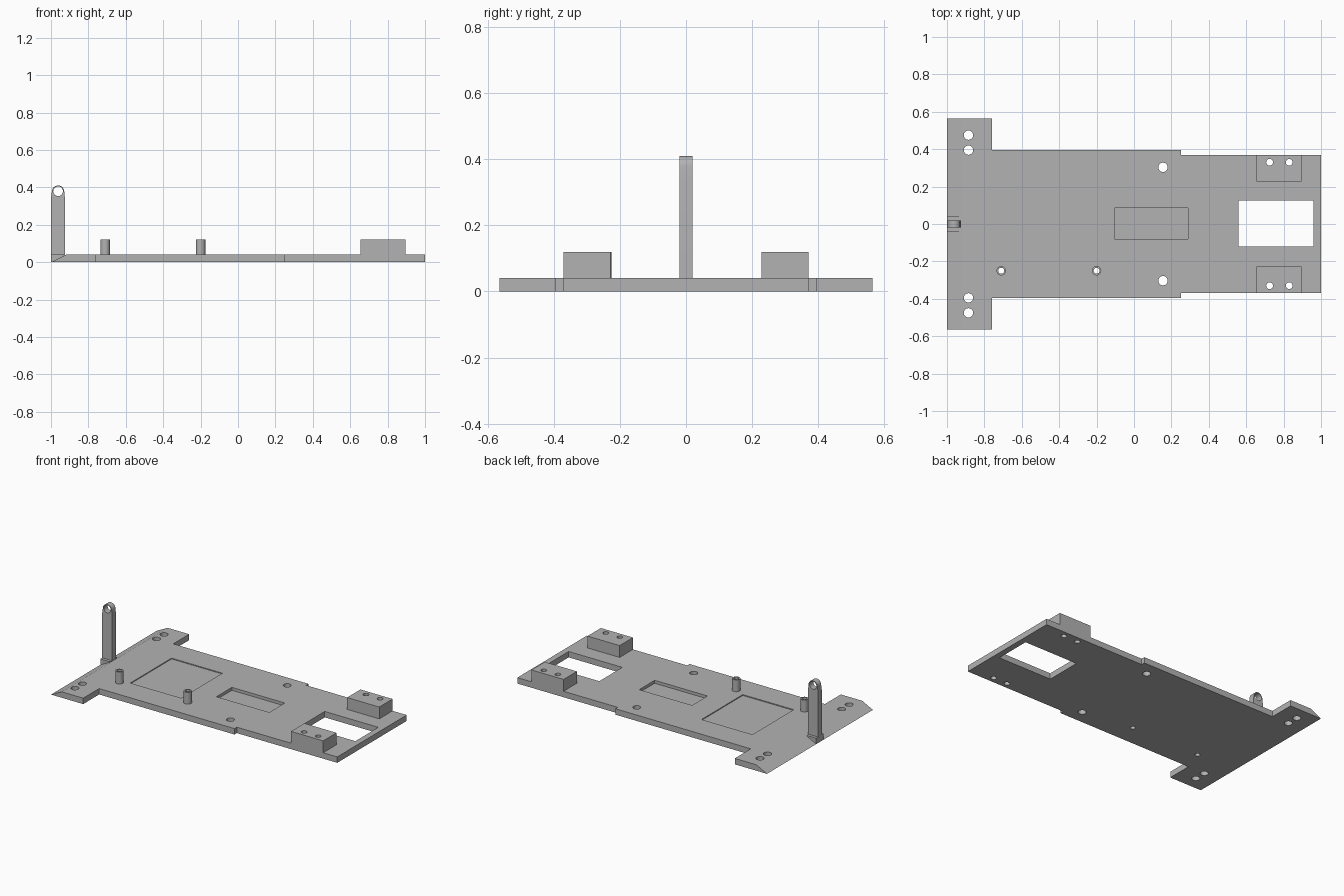
import bpy, math
from mathutils import Matrix

old = bpy.data.objects.get("Cube")
if old:
    bpy.data.objects.remove(old, do_unlink=True)

grey = bpy.data.materials.new("plain grey")
grey.use_nodes = True
GREY = (0.45, 0.45, 0.45, 1)
grey.diffuse_color = GREY
grey.node_tree.nodes["Principled BSDF"].inputs["Base Color"].default_value = GREY


def prism(name, outline, low, high, upright=False):
    """Extrude an outline along z, or along y when upright."""
    n = len(outline)
    verts = [(a, b, h) for h in (low, high) for a, b in outline]
    faces = [list(range(n))[::-1], list(range(n, 2 * n))]
    faces += [(i, (i + 1) % n, n + (i + 1) % n, n + i) for i in range(n)]
    mesh = bpy.data.meshes.new(name)
    mesh.from_pydata(verts, [], faces)
    if upright:
        mesh.transform(Matrix.Rotation(math.pi / 2, 4, 'X'))
    mesh.materials.append(grey)
    ob = bpy.data.objects.new(name, mesh)
    bpy.context.collection.objects.link(ob)
    return ob


def box(name, x0, x1, y0, y1, z0, z1):
    return prism(name, [(x0, y0), (x1, y0), (x1, y1), (x0, y1)], z0, z1)


def circle(x, y, r, start=0, sweep=360, steps=24):
    return [(x + r * math.cos(math.radians(start + sweep * i / steps)),
             y + r * math.sin(math.radians(start + sweep * i / steps)))
            for i in range(steps if sweep == 360 else steps + 1)]


def hole(x, y, r):
    return prism("hole_cutter", circle(x, y, r), -0.1, 0.3)


def select(ob):
    bpy.ops.object.select_all(action='DESELECT')
    ob.select_set(True)
    bpy.context.view_layer.objects.active = ob


def cut(ob, cutters):
    select(ob)
    for c in cutters:
        mod = ob.modifiers.new("cut", 'BOOLEAN')
        mod.operation, mod.solver, mod.object = 'DIFFERENCE', 'EXACT', c
        bpy.ops.object.modifier_apply(modifier=mod.name)
    for c in cutters:
        bpy.data.objects.remove(c, do_unlink=True)
    bpy.ops.object.shade_smooth_by_angle(angle=math.radians(20))


TOP = 0.04
PIN_X, PIN_Y = (-0.71, -0.2), -0.25
BLOCK_HOLES = (0.725, 0.83)

# Stepped base plate with a sloped leading edge
half = [(1, 0.37), (0.25, 0.37), (0.25, 0.395), (-0.76, 0.395), (-0.76, 0.565), (-1, 0.565)]
plate = prism("base_plate", half + [(x, -y) for x, y in reversed(half)][0:], 0, TOP)
plate.data.flip_normals()
plate.data.flip_normals()
cutters = [
    prism("slope_cutter", [(-1.04, -0.02), (-0.88, 0.06), (-1.04, 0.06)], -0.7, 0.7, True),
    box("window_cutter", 0.56, 0.96, -0.12, 0.125, -0.1, 0.1),
    box("slot_cutter", -0.105, 0.29, -0.08, 0.085, 0.02, 0.1),
    box("pocket_cutter", -0.65, -0.27, -0.22, 0.22, 0.034, 0.1),
]
for s in (1, -1):
    cutters += [hole(-0.885, s * y, 0.025) for y in (0.395, 0.475)]
    cutters += [hole(0.155, s * 0.303, 0.025)]
    cutters += [hole(x, s * 0.33, 0.018) for x in BLOCK_HOLES]
cutters += [hole(x, PIN_Y, 0.016) for x in PIN_X]
cut(plate, cutters)

# Mounting blocks
for s, side in ((1, "back"), (-1, "front")):
    y0, y1 = sorted((s * 0.228, s * 0.37))
    block = box(side + "_mount_block", 0.655, 0.895, y0, y1, TOP, 0.12)
    cut(block, [hole(x, s * 0.33, 0.018) for x in BLOCK_HOLES])

# Hollow standoff pins
for i, x in enumerate(PIN_X):
    pin = prism(f"standoff_{i + 1}", circle(x, PIN_Y, 0.025), TOP, 0.12)
    cut(pin, [hole(x, PIN_Y, 0.016)])

# Upright post with a ring eye, on a small foot
outline = [(-1, 0), (-0.925, 0), (-0.925, 0.34)] + circle(-0.962, 0.377, 0.033, 0, 180, 16) + [(-1, 0.34)]
post = prism("post", outline, -0.02, 0.02, True)
cut(post, [prism("eye_cutter", circle(-0.962, 0.379, 0.026), -0.1, 0.1, True)])
box("post_foot", -1, -0.93, -0.04, 0.04, 0, TOP)
